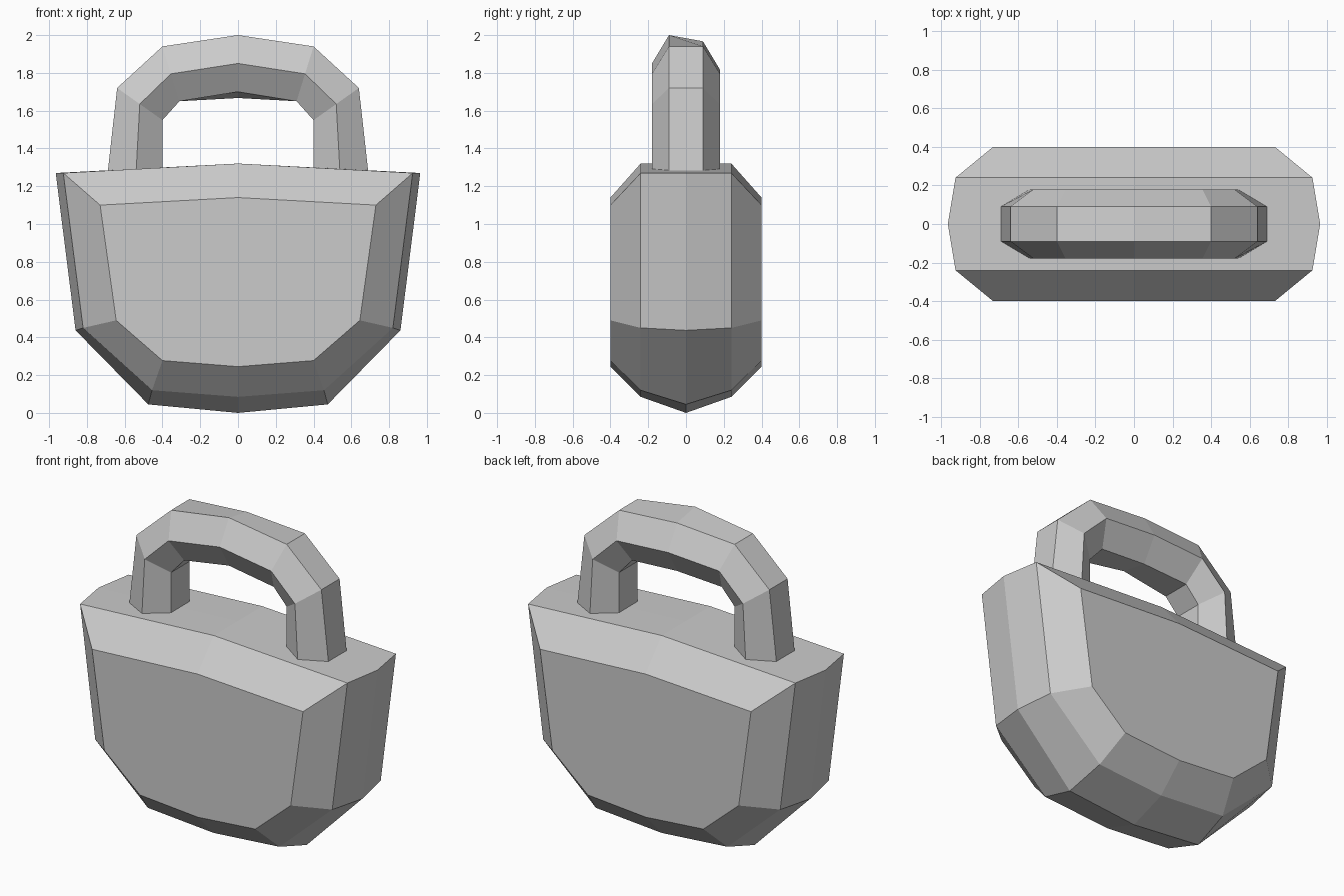
import bpy, bmesh

cube = bpy.data.objects.get("Cube")
if cube:
    bpy.data.objects.remove(cube, do_unlink=True)

grey = bpy.data.materials.new("plain_grey")
grey.use_nodes = True
colour = (0.6, 0.6, 0.6, 1)
grey.diffuse_color = colour
grey.node_tree.nodes["Principled BSDF"].inputs["Base Color"].default_value = colour


def loft(name, rings, wrap=False):
    """Skin closed rings of points; cap the ends unless the rings wrap round."""
    bm = bmesh.new()
    loops = [[bm.verts.new(p) for p in ring] for ring in rings]
    pairs = list(zip(loops, loops[1:]))
    for a, b in pairs:
        n = len(a)
        for i in range(n):
            j = (i + 1) % n
            bm.faces.new((a[i], a[j], b[j], b[i]))
    bm.faces.new(loops[0])
    bm.faces.new(loops[-1])
    bmesh.ops.recalc_face_normals(bm, faces=bm.faces)
    mesh = bpy.data.meshes.new(name)
    bm.to_mesh(mesh)
    bm.free()
    mesh.materials.append(grey)
    obj = bpy.data.objects.new(name, mesh)
    bpy.context.collection.objects.link(obj)
    return obj


def mirrored(half, y):
    """Closed outline from a half profile whose two ends lie on x = 0."""
    return [(x, y, z) for x, z in half] + [(-x, y, z) for x, z in half[-2:0:-1]]


# Body: chamfered bucket outline lofted from front to back
face = [(0, 1.14), (0.73, 1.10), (0.645, 0.49), (0.40, 0.277), (0, 0.245)]
shoulder = [(0, 1.32), (0.925, 1.27), (0.82, 0.45), (0.455, 0.12), (0, 0.085)]
middle = [(0, 1.32), (0.965, 1.27), (0.86, 0.437), (0.475, 0.045), (0, 0)]
layers = [(face, -0.4), (shoulder, -0.24), (middle, 0), (shoulder, 0.24), (face, 0.4)]
loft("body", [mirrored(half, y) for half, y in layers])

# Handle: six-sided section swept over an arch, crown slightly lower at the back
outer = [(0.69, 1.27), (0.64, 1.72), (0.40, 1.94), (0, 2.0)]
side = [(0.54, 1.27), (0.52, 1.635), (0.355, 1.795), (0, 1.85)]
inner = [(0.40, 1.27), (0.40, 1.55), (0.31, 1.65), (0, 1.70)]
back_drop = 0.033


def section(k, sign):
    ring = []
    for path, y in ((outer, -0.09), (side, -0.18), (inner, -0.09),
                    (inner, 0.09), (side, 0.18), (outer, 0.09)):
        x, z = path[k]
        if x == 0 and y > 0:
            z -= back_drop
        ring.append((sign * x, y, z))
    return ring


loft("handle", [section(k, 1) for k in range(4)] + [section(k, -1) for k in (2, 1, 0)])
